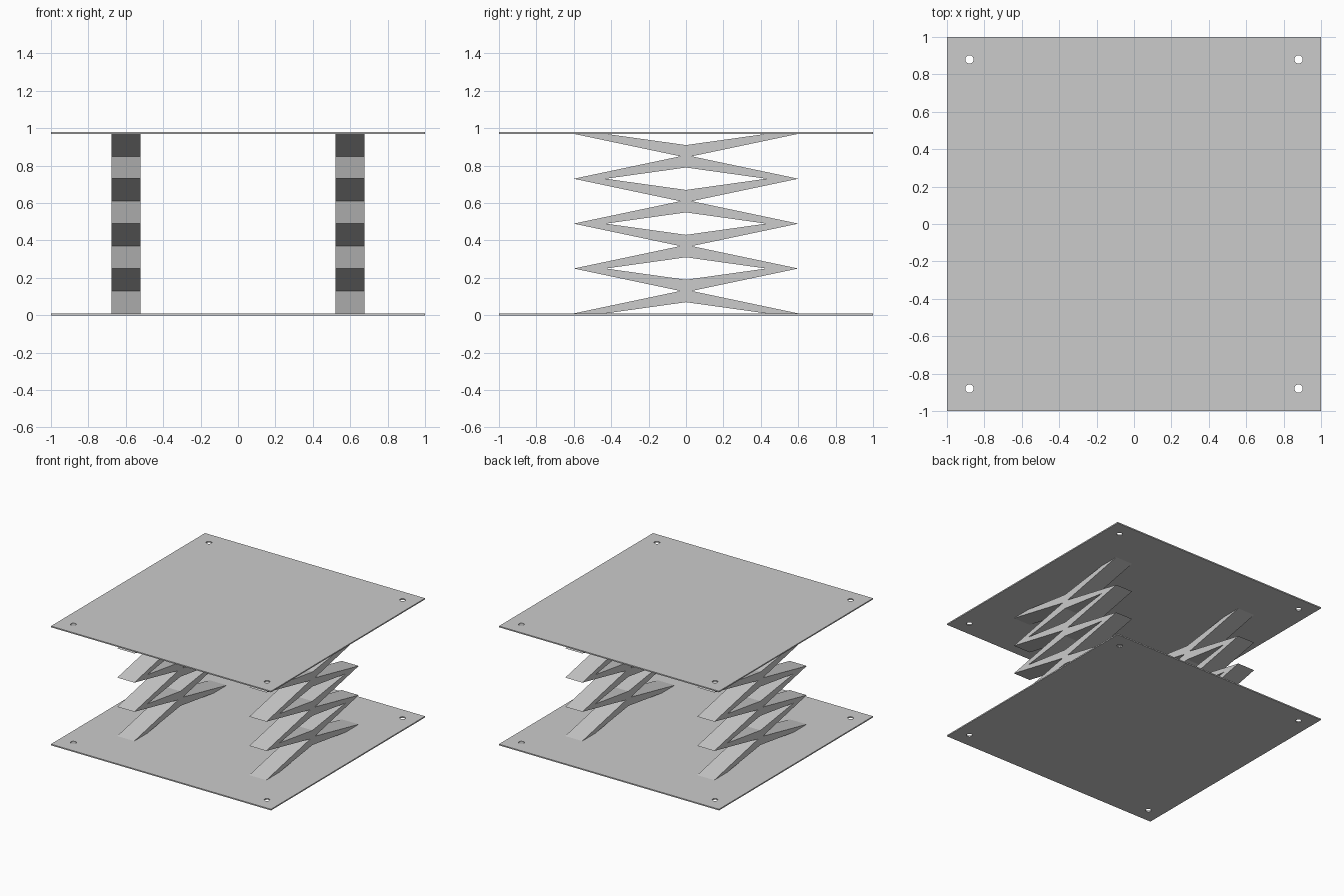
import bpy
import bmesh
from math import cos, sin, tau
from mathutils import Vector

PLATE = 0.01      # plate thickness
PITCH = 0.24      # height of one scissor tier
TIERS = 4
WIDTH = 0.155     # width of a scissor stack

if "Cube" in bpy.data.objects:
    bpy.data.objects.remove(bpy.data.objects["Cube"])

grey = bpy.data.materials.new("plain_grey")
grey.use_nodes = True
colour = (0.6, 0.6, 0.6, 1)
grey.diffuse_color = colour
grey.node_tree.nodes["Principled BSDF"].inputs["Base Color"].default_value = colour


def finish(bm, name, location):
    bmesh.ops.remove_doubles(bm, verts=bm.verts, dist=0.0005)
    bmesh.ops.recalc_face_normals(bm, faces=bm.faces)
    mesh = bpy.data.meshes.new(name)
    bm.to_mesh(mesh)
    bm.free()
    mesh.materials.append(grey)
    obj = bpy.data.objects.new(name, mesh)
    obj.location = location
    bpy.context.collection.objects.link(obj)


def loop_edges(bm, points):
    verts = [bm.verts.new((x, y, 0)) for x, y in points]
    return [bm.edges.new((a, b)) for a, b in zip(verts, verts[1:] + verts[:1])]


# Square plate with a round hole near each corner
def plate(name, z):
    bm = bmesh.new()
    corners = [(-1, -1), (1, -1), (1, 1), (-1, 1)]
    edges = loop_edges(bm, corners)
    for cx, cy in corners:
        edges += loop_edges(bm, [(cx * 0.88 + 0.022 * cos(tau * i / 32),
                                  cy * 0.88 + 0.022 * sin(tau * i / 32)) for i in range(32)])
    bmesh.ops.triangle_fill(bm, use_beauty=True, edges=edges)
    result = bmesh.ops.extrude_face_region(bm, geom=bm.faces[:])
    top = [g for g in result["geom"] if isinstance(g, bmesh.types.BMVert)]
    bmesh.ops.translate(bm, verts=top, vec=(0, 0, PLATE))
    finish(bm, name, (0, 0, z))


# Stack of X-shaped tiers joined at their tips
def scissor_stack(name, x):
    half = PITCH / 2
    right = [(0, -0.06), (0.43, -half), (0.6, -half), (0.03, 0),
             (0.6, half), (0.43, half), (0, 0.06)]
    outline = right + [(-y, z) for y, z in reversed(right[1:-1])]
    bm = bmesh.new()
    for tier in range(TIERS):
        rise = Vector((0, 0, half + PITCH * tier))
        near, far = [[bm.verts.new(Vector((side * WIDTH / 2, y, z)) + rise)
                      for y, z in outline] for side in (-1, 1)]
        bm.faces.new(near)
        bm.faces.new(far)
        for i in range(len(outline)):
            j = (i + 1) % len(outline)
            # Leave the flat tips open where tiers and plates meet
            if outline[i][1] != outline[j][1]:
                bm.faces.new((near[i], near[j], far[j], far[i]))
    finish(bm, name, (x, 0, PLATE))


plate("bottom_plate", 0)
plate("top_plate", PLATE + PITCH * TIERS)
scissor_stack("left_scissor_stack", 0.6)
scissor_stack("right_scissor_stack", -0.6)
